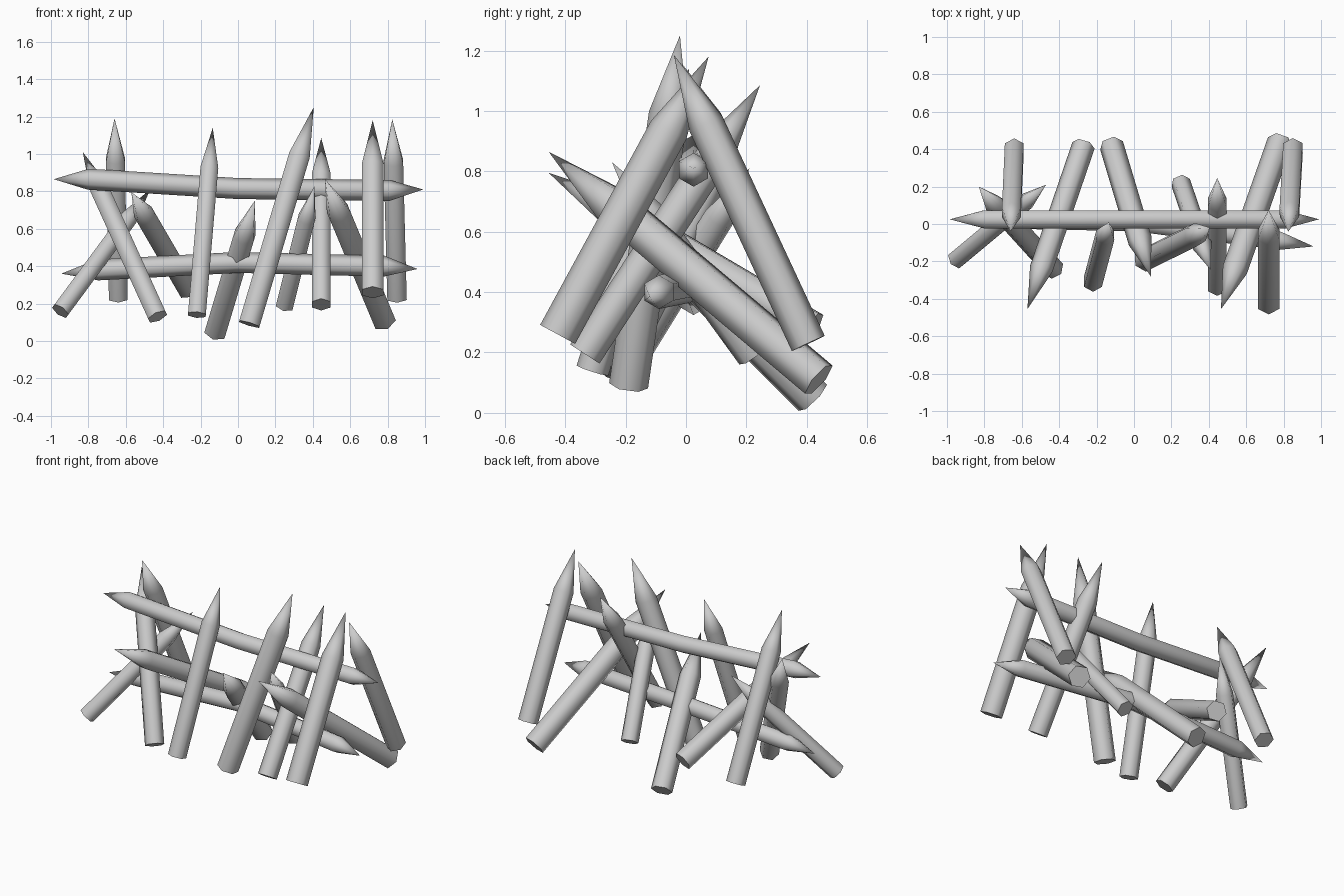
import bpy, bmesh, math
from mathutils import Vector

if "Cube" in bpy.data.objects:
    bpy.data.objects.remove(bpy.data.objects["Cube"])

wood = bpy.data.materials.new("grey_wood")
wood.diffuse_color = (0.6, 0.6, 0.6, 1)
wood.use_nodes = True
wood.node_tree.nodes["Principled BSDF"].inputs["Base Color"].default_value = wood.diffuse_color
SIDES = 6


def make_log(name, path, radius, up, tip_start, tip_end):
    """Six-sided log along a path; the flagged ends shrink to a point."""
    pts = [Vector(p) for p in path]
    bm = bmesh.new()
    rings = []
    for i, p in enumerate(pts):
        if (i == 0 and tip_start) or (i == len(pts) - 1 and tip_end):
            rings.append([bm.verts.new(p)])
            continue
        axis = (pts[min(i + 1, len(pts) - 1)] - pts[max(i - 1, 0)]).normalized()
        u = (Vector(up) - axis * axis.dot(Vector(up))).normalized()
        v = axis.cross(u)
        angles = [2 * math.pi * k / SIDES for k in range(SIDES)]
        rings.append([bm.verts.new(p + radius * (u * math.cos(a) + v * math.sin(a)))
                      for a in angles])
    for a, b in zip(rings, rings[1:]):
        for k in range(SIDES):
            n = (k + 1) % SIDES
            if len(a) == 1:
                bm.faces.new((a[0], b[n], b[k]))
            elif len(b) == 1:
                bm.faces.new((a[k], a[n], b[0]))
            else:
                bm.faces.new((a[k], a[n], b[n], b[k]))
    if not tip_start:
        bm.faces.new(rings[0][::-1])
    bmesh.ops.recalc_face_normals(bm, faces=bm.faces[:])
    mesh = bpy.data.meshes.new(name)
    bm.to_mesh(mesh)
    bm.free()
    mesh.materials.append(wood)
    obj = bpy.data.objects.new(name, mesh)
    bpy.context.collection.objects.link(obj)
    bpy.ops.object.select_all(action='DESELECT')
    obj.select_set(True)
    bpy.context.view_layer.objects.active = obj
    bpy.ops.object.shade_smooth_by_angle(angle=math.radians(65))


# Leaning stakes: sawn foot, sharpened tip, radius
stakes = [
    ((-0.64, 0.405, 0.23), (-0.66, -0.04, 1.19), 0.058),
    ((-0.43, -0.24, 0.13), (-0.83, 0.20, 1.01), 0.058),
    ((-0.95, -0.19, 0.16), (-0.47, 0.21, 0.81), 0.053),
    ((-0.27, 0.42, 0.28), (-0.57, -0.455, 0.795), 0.062),
    ((-0.22, -0.31, 0.14), (-0.135, 0.01, 1.14), 0.055),
    ((-0.12, 0.42, 0.05), (0.09, -0.28, 0.75), 0.065),
    ((0.06, -0.19, 0.09), (0.405, -0.02, 1.25), 0.065),
    ((0.25, 0.22, 0.19), (0.41, -0.245, 0.83), 0.053),
    ((0.445, -0.335, 0.195), (0.445, 0.245, 1.085), 0.058),
    ((0.78, 0.44, 0.11), (0.465, -0.455, 0.865), 0.068),
    ((0.72, -0.425, 0.26), (0.72, 0.075, 1.18), 0.066),
    ((0.85, 0.405, 0.23), (0.825, -0.04, 1.185), 0.06),
]
for i, (foot, tip, r) in enumerate(stakes):
    f, t = Vector(foot), Vector(tip)
    neck = t + (f - t).normalized() * r * 4.2
    make_log(f"stake_{i + 1}", (f, neck, t), r, (0, 1, 0), False, True)

# Slightly bent cross rails, sharpened at both ends
make_log("upper_rail", ((-0.985, 0.025, 0.865), (-0.80, 0.025, 0.865),
                        (0, 0.025, 0.815), (0.81, 0.025, 0.805),
                        (0.99, 0.025, 0.81)), 0.056, (0, 0, 1), True, True)
make_log("lower_rail", ((-0.945, 0.03, 0.36), (-0.75, 0.025, 0.38),
                        (0, 0.01, 0.42), (0.78, -0.09, 0.40),
                        (0.96, -0.12, 0.385)), 0.056, (0, 0, 1), True, True)
